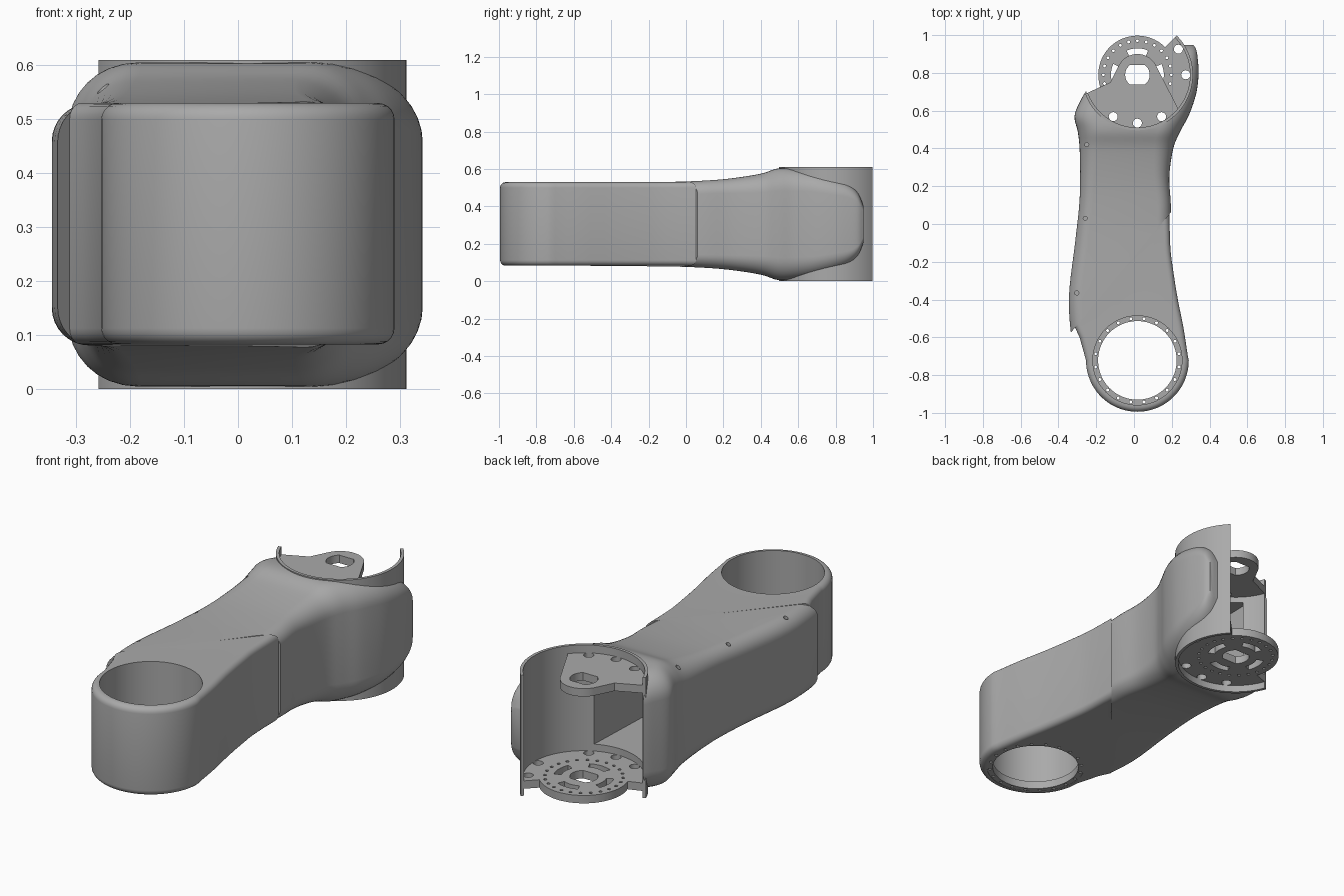
import bpy, bmesh
from math import sin, cos, pi, radians
from mathutils import Vector

cube = bpy.data.objects.get("Cube")
if cube:
    bpy.data.objects.remove(cube, do_unlink=True)

grey = bpy.data.materials.new("plain grey")
grey.use_nodes = True
grey.diffuse_color = (0.4, 0.4, 0.4, 1)
grey.node_tree.nodes["Principled BSDF"].inputs["Base Color"].default_value = (0.4, 0.4, 0.4, 1)

PIVOT = (0.018, 0.79)     # rear joint axis
BORE = (0.018, -0.722)    # front joint axis
MID = 0.305               # mid height
SEAM = (Vector((-0.06, -0.245, 0)), Vector((-0.77, 0.64, 0)))


def activate(ob):
    bpy.ops.object.select_all(action='DESELECT')
    ob.select_set(True)
    bpy.context.view_layer.objects.active = ob


def arc(c, r, a0, a1, n=48):
    steps = [radians(a0 + (a1 - a0) * i / n) for i in range(n + 1)]
    return [(c[0] + r * cos(a), c[1] + r * sin(a)) for a in steps]


def circle(c, r, n=16):
    return arc(c, r, 0, 360, n)[:-1]


def polar(c, r, deg):
    return (c[0] + r * cos(radians(deg)), c[1] + r * sin(radians(deg)))


def slab(name, loops, z0, z1):
    """Flat outline with holes, extruded from z0 to z1."""
    cu = bpy.data.curves.new(name, 'CURVE')
    cu.dimensions, cu.fill_mode = '2D', 'BOTH'
    cu.extrude = (z1 - z0) / 2
    for loop in loops:
        sp = cu.splines.new('POLY')
        sp.points.add(len(loop) - 1)
        for p, (x, y) in zip(sp.points, loop):
            p.co = (x, y, 0, 1)
        sp.use_cyclic_u = True
    ob = bpy.data.objects.new(name, cu)
    bpy.context.collection.objects.link(ob)
    activate(ob)
    bpy.ops.object.convert(target='MESH')
    ob = bpy.context.object
    bm = bmesh.new()
    bm.from_mesh(ob.data)
    bmesh.ops.translate(bm, verts=bm.verts, vec=(0, 0, (z0 + z1) / 2))
    bmesh.ops.remove_doubles(bm, verts=bm.verts, dist=1e-5)
    bmesh.ops.dissolve_limit(bm, angle_limit=0.01, verts=bm.verts, edges=bm.edges)
    bmesh.ops.recalc_face_normals(bm, faces=bm.faces)
    bm.to_mesh(ob.data)
    bm.free()
    ob.data.materials.clear()
    ob.data.materials.append(grey)
    return ob


def spline(rows, n):
    """Smooth interpolation through rows of values."""
    out = []
    for i in range(len(rows) - 1):
        quad = [rows[max(i - 1, 0)], rows[i], rows[i + 1], rows[min(i + 2, len(rows) - 1)]]
        for k in range(n):
            t = k / n
            out.append([0.5 * (2 * b + (c - a) * t + (2 * a - 5 * b + 4 * c - d) * t * t
                               + (3 * b - a - 3 * c + d) * t ** 3) for a, b, c, d in zip(*quad)])
    return out + [list(rows[-1])]


def section(y, left, right, h, r):
    """Rounded rectangle across the arm."""
    r = min(r, h * 0.95)
    pts = []
    for cx, cz, a in ((right - r, h - r, 0), (left + r, h - r, 90),
                      (left + r, r - h, 180), (right - r, r - h, 270)):
        pts += [(x, y, MID + z) for x, z in arc((cx, cz), r, a, a + 90, 8)]
    return pts


def loft(name, rows):
    bm = bmesh.new()
    rings = [[bm.verts.new(p) for p in section(*row)] for row in rows]
    n = len(rings[0])
    for a, b in zip(rings, rings[1:]):
        for i in range(n):
            bm.faces.new((a[i], a[(i + 1) % n], b[(i + 1) % n], b[i]))
    bm.faces.new(rings[0])
    bm.faces.new(rings[-1])
    bmesh.ops.recalc_face_normals(bm, faces=bm.faces)
    me = bpy.data.meshes.new(name)
    bm.to_mesh(me)
    bm.free()
    me.materials.append(grey)
    ob = bpy.data.objects.new(name, me)
    bpy.context.collection.objects.link(ob)
    return ob


def cut_at_seam(ob, keep_rear):
    bm = bmesh.new()
    bm.from_mesh(ob.data)
    res = bmesh.ops.bisect_plane(bm, geom=bm.verts[:] + bm.edges[:] + bm.faces[:],
                                 plane_co=SEAM[0], plane_no=SEAM[1],
                                 clear_inner=keep_rear, clear_outer=not keep_rear)
    edges = [e for e in res['geom_cut'] if isinstance(e, bmesh.types.BMEdge)]
    bmesh.ops.edgeloop_fill(bm, edges=edges)
    bmesh.ops.recalc_face_normals(bm, faces=bm.faces)
    bm.to_mesh(ob.data)
    bm.free()


def apply(ob, kind, **settings):
    activate(ob)
    mod = ob.modifiers.new(kind, kind)
    for key, value in settings.items():
        setattr(mod, key, value)
    bpy.ops.object.modifier_apply(modifier=mod.name)


def carve(ob, loop, z0, z1):
    cutter = slab("cutter", [loop], z0, z1)
    cutter.hide_render = True
    apply(ob, 'BOOLEAN', object=cutter, operation='DIFFERENCE', solver='EXACT')
    bpy.data.objects.remove(cutter, do_unlink=True)


# Front body: rounded prism around the front bore, trimmed at the diagonal seam
right_side = spline([(0.285, -0.70), (0.262, -0.55), (0.232, -0.4), (0.208, -0.25),
                     (0.191, -0.1), (0.187, 0.2)], 4)
outline = (arc(BORE, 0.272, 180, 360) + [tuple(p) for p in right_side]
           + [(-0.34, 0.2), (-0.34, -0.45), (-0.325, -0.52), (-0.288, -0.6)])
front_body = slab("front_body", [outline], 0.083, 0.53)
apply(front_body, 'BEVEL', width=0.03, segments=5, limit_method='ANGLE', angle_limit=radians(50))
cut_at_seam(front_body, False)
carve(front_body, circle(BORE, 0.236, 72), -0.1, 0.8)

# Mounting ring at the bottom of the front bore
slab("bore_ring", [circle(BORE, 0.24, 72), circle(BORE, 0.208, 72)]
     + [circle(polar(BORE, 0.223, i * 18 + 9), 0.008, 10) for i in range(20)], 0.085, 0.125)

# Rear body: y, left, right, half height, corner radius
profile = [(-0.66, -0.325, 0.262, 0.222, 0.07), (-0.4, -0.345, 0.236, 0.224, 0.07),
           (-0.1, -0.312, 0.196, 0.226, 0.07), (0.1, -0.29, 0.195, 0.233, 0.07),
           (0.25, -0.285, 0.187, 0.246, 0.08), (0.4, -0.288, 0.208, 0.27, 0.1),
           (0.49, -0.298, 0.245, 0.298, 0.12), (0.57, -0.315, 0.288, 0.297, 0.12),
           (0.65, -0.285, 0.318, 0.285, 0.11), (0.72, -0.24, 0.335, 0.268, 0.1),
           (0.8, -0.15, 0.342, 0.245, 0.09), (0.87, -0.05, 0.338, 0.212, 0.07),
           (0.92, 0, 0.33, 0.165, 0.05), (0.948, 0.02, 0.315, 0.1, 0.03)]
rear_body = loft("rear_body", spline(profile, 5))
cut_at_seam(rear_body, True)
carve(rear_body, circle(PIVOT, 0.285, 96), -0.2, 0.8)
cavity = [(-0.21, 0.6), (-0.22, 0.02), (0.12, 0.1), (0.14, 0.6)]
carve(rear_body, cavity, 0.11, 0.5)
for spot in ((-0.25, 0.42), (-0.258, 0.03), (-0.303, -0.365)):
    carve(rear_body, circle(spot, 0.011, 12), 0.42, 0.7)

# Rear joint shell with an opening into the body
joint_shell = slab("joint_shell", [arc(PIVOT, 0.294, 200, 405, 80) + arc(PIVOT, 0.279, 405, 200, 80)],
                   0, 0.61)
carve(joint_shell, cavity, 0.11, 0.5)

# Keyed shaft hole shared by both joint plates
key = arc(PIVOT, 0.065, -52, 52, 10) + arc(PIVOT, 0.065, 128, 232, 10)
bolts = [circle(polar(PIVOT, 0.256, a), 0.024) for a in (-120, -90, -60)]

# Lower joint plate with slots, bolt circle and small ring holes
slots = [arc(PIVOT, 0.14, a - 24, a + 24, 10) + arc(PIVOT, 0.105, a + 24, a - 24, 10)
         for a in (0, 90, 180, 270)]
dots = [circle(polar(PIVOT, 0.18, i * 15), 0.008, 8) for i in range(24)]
side_bolts = [circle(polar(PIVOT, 0.256, a), 0.024) for a in (0, 32)]
slab("lower_joint_plate", [arc(PIVOT, 0.284, 200, 405, 80) + arc(PIVOT, 0.207, 405, 560, 60), key]
     + slots + dots + bolts + side_bolts, 0.035, 0.075)

# Upper joint plate: arm reaching from the shell to the shaft hole
slab("upper_joint_plate", [arc(PIVOT, 0.284, 200, 320, 50) + arc(PIVOT, 0.11, 30, 150, 24)
                           + [(-0.125, 0.75)], key] + bolts, 0.53, 0.57)

# Shading
for ob in bpy.context.scene.objects:
    if ob.type == 'MESH' and ob.data.materials and ob.data.materials[0] == grey:
        activate(ob)
        bpy.ops.object.shade_smooth_by_angle(angle=radians(32))
